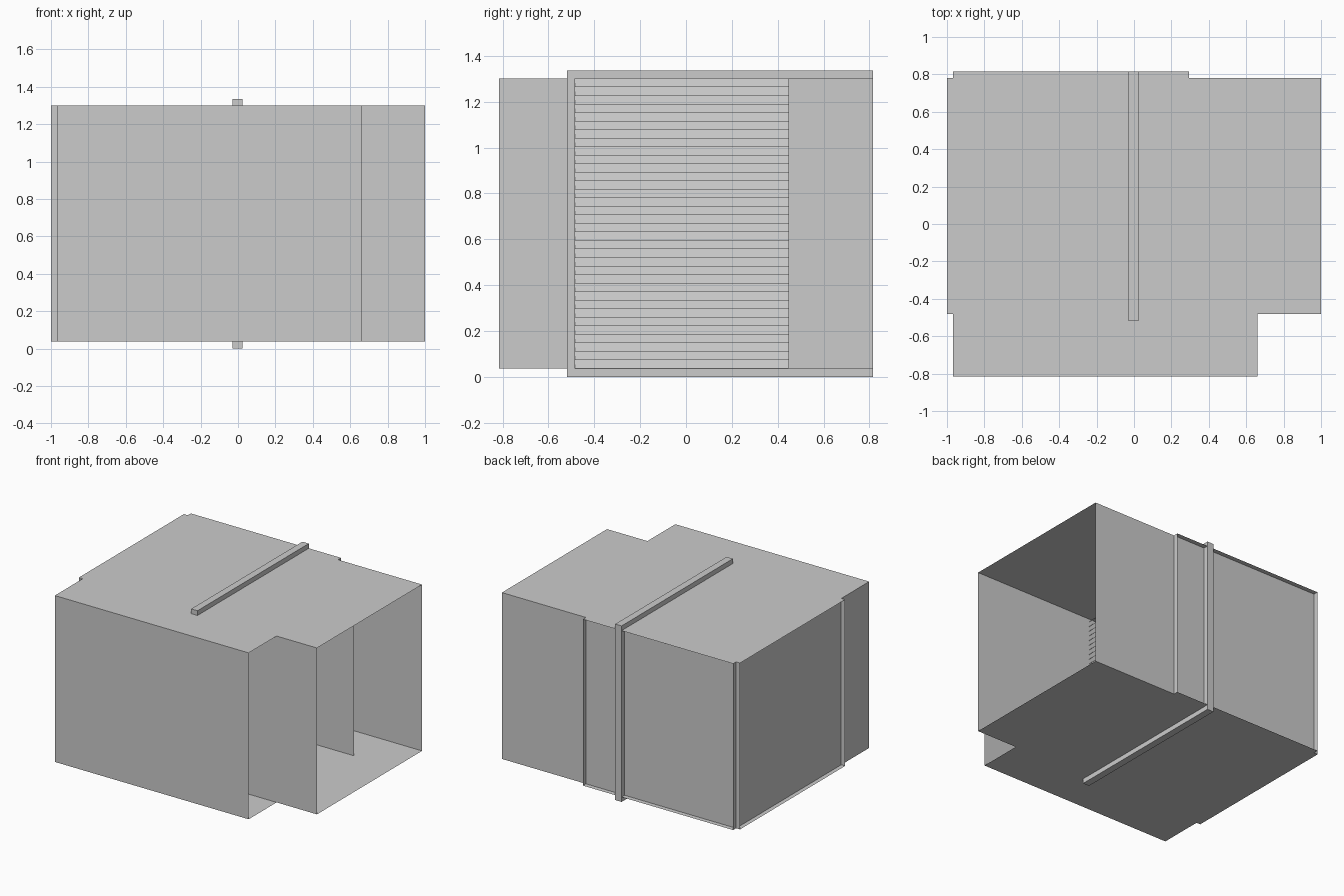
import bpy, bmesh

if "Cube" in bpy.data.objects:
    bpy.data.objects.remove(bpy.data.objects["Cube"])

Z0, Z1 = 0.037, 1.300            # floor and roof of the ducts


def make(name, build):
    bm = bmesh.new()
    build(bm)
    mesh = bpy.data.meshes.new(name)
    bm.to_mesh(mesh)
    bm.free()
    ob = bpy.data.objects.new(name, mesh)
    bpy.context.collection.objects.link(ob)
    return ob


def face(bm, pts):
    bm.faces.new([bm.verts.new(p) for p in pts])


def walls(name, *paths):
    """Thin upright sheets following plan paths."""
    def build(bm):
        for path in paths:
            for (xa, ya), (xb, yb) in zip(path, path[1:]):
                face(bm, [(xa, ya, Z0), (xb, yb, Z0), (xb, yb, Z1), (xa, ya, Z1)])
    return make(name, build)


def sheet(name, outline, z):
    return make(name, lambda bm: face(bm, [(x, y, z) for x, y in outline]))


# Plan positions of the straight duct and the bent duct
AY0, AY1 = -0.481, 0.780
LX0, LX1, LY0, LY1 = -0.967, 0.661, -0.816, 0.816
CX, CY = 0.294, 0.446            # inner corner of the bend

# Straight duct side walls, open at both x ends
walls("straight_duct_walls", [(-1, AY0), (1, AY0)], [(-1, AY1), (1, AY1)])

# Bent duct: outer and inner walls, open at its two ends
walls("bent_duct_walls",
      [(LX1, LY0), (LX0, LY0), (LX0, LY1)],
      [(LX1, CY), (CX, CY), (CX, LY1)])

# Shared roof and floor covering both ducts
outline = [(-1, AY0), (LX0, AY0), (LX0, LY0), (LX1, LY0), (LX1, AY0), (1, AY0),
           (1, AY1), (CX, AY1), (CX, LY1), (LX0, LY1), (LX0, AY1), (-1, AY1)]
sheet("roof", outline, Z1)
sheet("floor", outline[::-1], Z0)

# Square frame around the crossing
FX0, FX1 = -0.030, 0.023
FY0, FY1, FH, T = -0.519, 0.816, 1.336, 0.036


def frame(bm):
    outer = [(FY0, 0), (FY1, 0), (FY1, FH), (FY0, FH)]
    inner = [(FY0 + T, T), (FY1 - T, T), (FY1 - T, FH - T), (FY0 + T, FH - T)]
    rings = [[bm.verts.new((x, y, z)) for y, z in loop]
             for x, loop in ((FX0, outer), (FX1, outer), (FX1, inner), (FX0, inner))]
    for a, b in zip(rings, rings[1:] + rings[:1]):
        for i in range(4):
            j = (i + 1) % 4
            bm.faces.new((a[i], a[j], b[j], b[i]))
    bmesh.ops.recalc_face_normals(bm, faces=bm.faces)


make("louver_frame", frame)


# Tilted louver slats filling the frame, lower edge towards +x
def slats(bm):
    n = 34
    pitch = (FH - 2 * T) / n
    cx, h = (FX0 + FX1) / 2, pitch / 2
    for i in range(n):
        z = T + i * pitch
        face(bm, [(cx + h, FY0 + T, z), (cx + h, FY1 - T, z),
                  (cx - h, FY1 - T, z + pitch), (cx - h, FY0 + T, z + pitch)])


make("louver_slats", slats)
